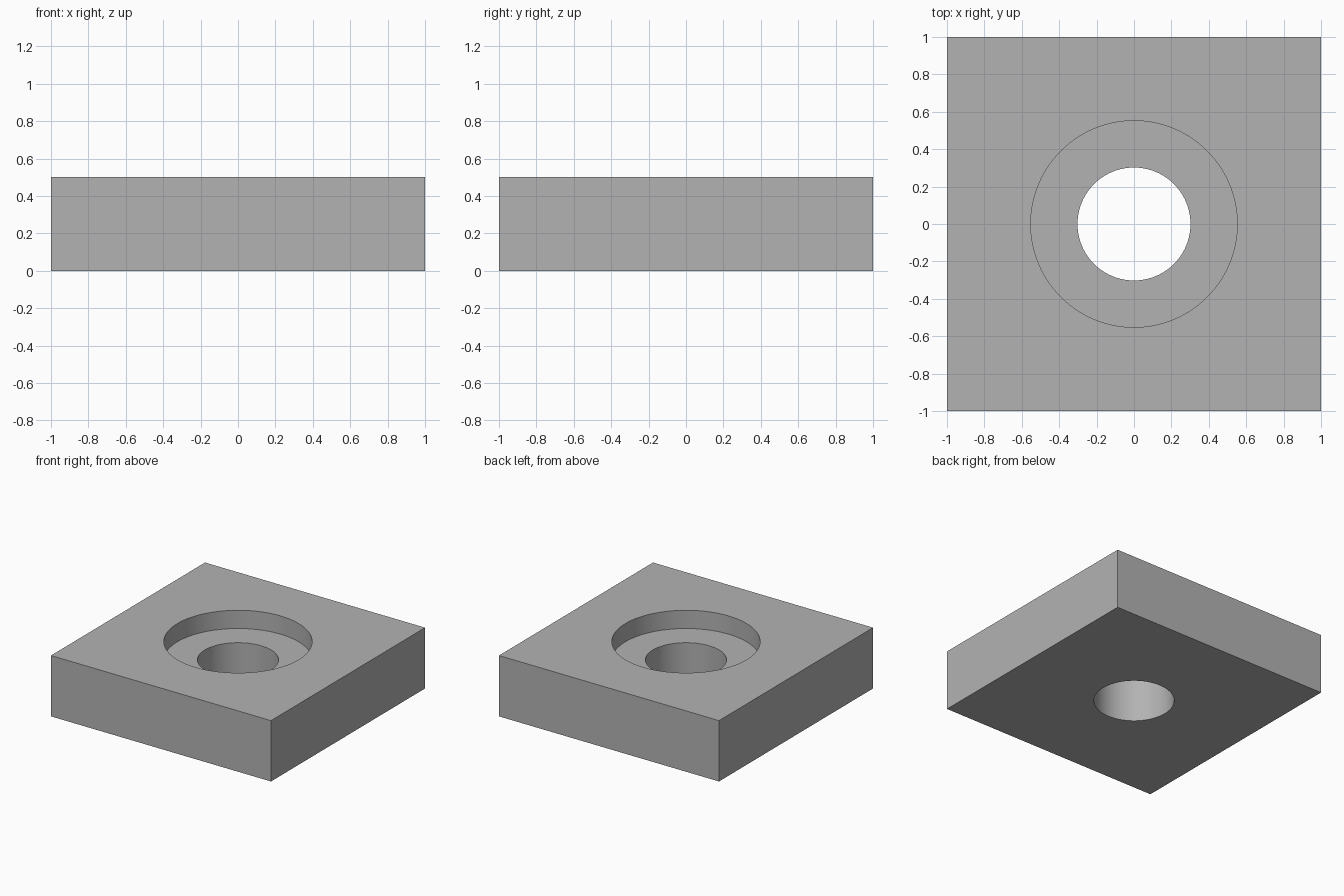
import bpy, math

if "Cube" in bpy.data.objects:
    bpy.data.objects.remove(bpy.data.objects["Cube"])

SIZE, HEIGHT = 2.0, 0.5
HOLE_R, RECESS_R, RECESS_DEPTH = 0.302, 0.552, 0.15
SIDES = 128

grey = bpy.data.materials.new("plain grey")
grey.diffuse_color = (0.45, 0.45, 0.45, 1)
grey.use_nodes = True
grey.node_tree.nodes["Principled BSDF"].inputs["Base Color"].default_value = grey.diffuse_color


def cutter(name, radius, z0, z1):
    """Hidden cylinder spanning z0 to z1."""
    bpy.ops.mesh.primitive_cylinder_add(vertices=SIDES, radius=radius, depth=z1 - z0,
                                        location=(0, 0, (z0 + z1) / 2))
    obj = bpy.context.object
    obj.name = name
    obj.data.materials.append(grey)
    obj.hide_render = True
    return obj


# Square block
bpy.ops.mesh.primitive_cube_add(size=1, location=(0, 0, HEIGHT / 2))
block = bpy.context.object
block.name = "counterbored_block"
block.scale = (SIZE, SIZE, HEIGHT)
bpy.ops.object.transform_apply(location=True, scale=True)
block.data.materials.append(grey)

# Wide recess in the top, narrow hole all the way through
cutters = [cutter("recess_cutter", RECESS_R, HEIGHT - RECESS_DEPTH, HEIGHT + 0.2),
           cutter("hole_cutter", HOLE_R, -0.2, HEIGHT + 0.4)]
bpy.context.view_layer.objects.active = block
for c in cutters:
    mod = block.modifiers.new(c.name, 'BOOLEAN')
    mod.operation, mod.solver, mod.object = 'DIFFERENCE', 'EXACT', c
    bpy.ops.object.modifier_apply(modifier=mod.name)
for c in cutters:
    bpy.data.objects.remove(c)

# Smooth bore walls, sharp rims
bpy.ops.object.select_all(action='DESELECT')
block.select_set(True)
bpy.ops.object.shade_smooth_by_angle(angle=math.radians(30))
